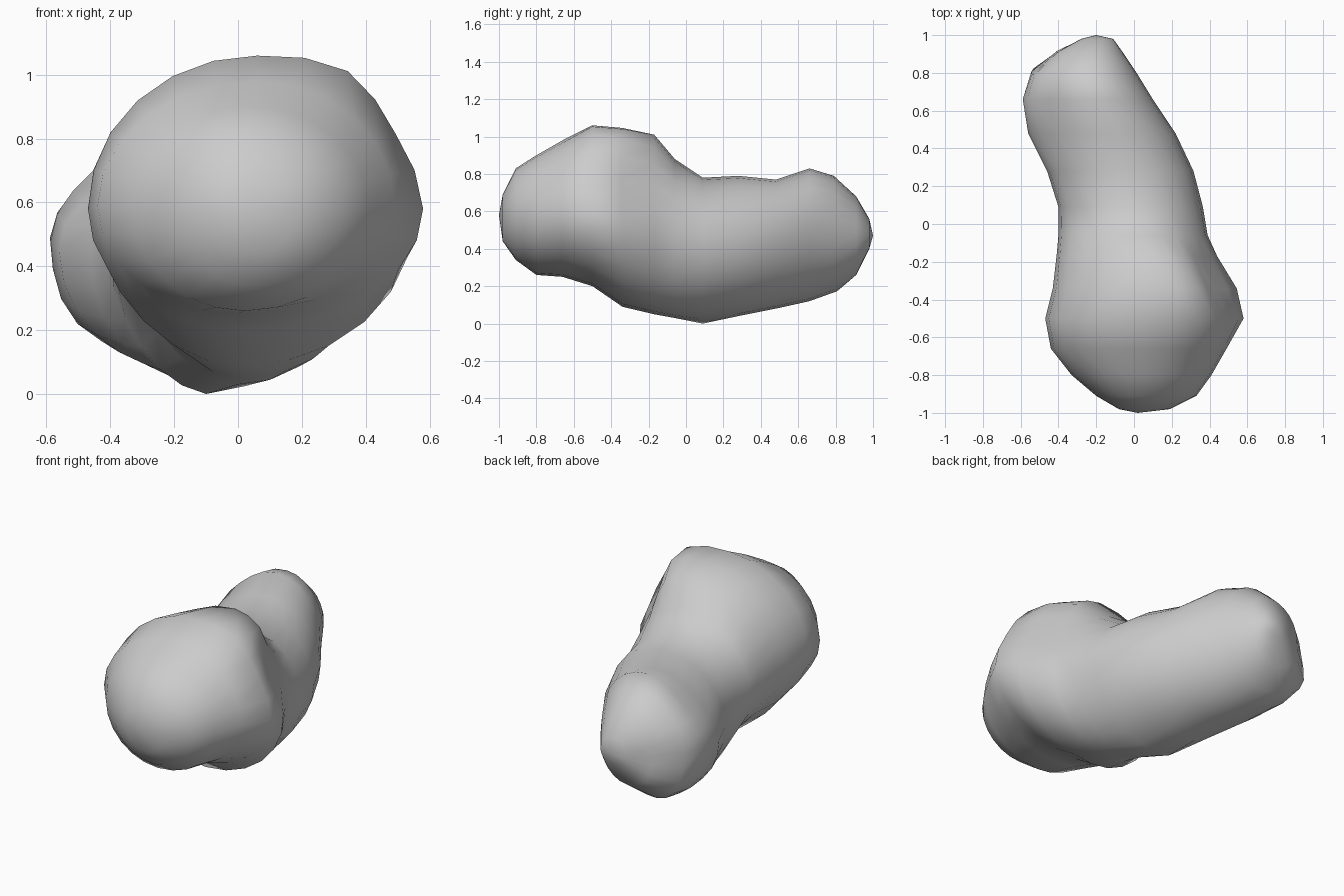
import bpy, bmesh
from math import cos, sin, pi
from mathutils import Vector

SIDES = 24

# Cross-sections along the body:
# y, x left, x right, z bottom, z top, x of crest, x of keel, z of widest line
SECTIONS = [
    (-0.98, -0.08, 0.19, 0.44, 0.69, 0.04, 0.06, 0.58),
    (-0.91, -0.20, 0.33, 0.34, 0.83, 0.04, 0.06, 0.58),
    (-0.80, -0.33, 0.41, 0.26, 0.90, 0.04, 0.02, 0.58),
    (-0.66, -0.44, 0.49, 0.25, 0.98, 0.06, 0.00, 0.59),
    (-0.50, -0.47, 0.58, 0.20, 1.06, 0.06, 0.00, 0.58),
    (-0.34, -0.43, 0.55, 0.09, 1.045, 0.10, 0.02, 0.55),
    (-0.17, -0.41, 0.44, 0.05, 1.01, 0.10, 0.03, 0.50),
    (-0.06, -0.40, 0.39, 0.03, 0.88, 0.05, 0.00, 0.46),
    (0.09, -0.40, 0.365, 0.01, 0.78, -0.01, -0.10, 0.43),
    (0.28, -0.46, 0.315, 0.04, 0.79, -0.06, -0.12, 0.43),
    (0.48, -0.56, 0.22, 0.08, 0.77, -0.14, -0.18, 0.45),
    (0.66, -0.59, 0.10, 0.12, 0.83, -0.20, -0.25, 0.49),
    (0.79, -0.54, 0.02, 0.17, 0.79, -0.22, -0.29, 0.49),
    (0.91, -0.41, -0.06, 0.26, 0.68, -0.22, -0.24, 0.48),
    (0.98, -0.28, -0.11, 0.40, 0.56, -0.20, -0.20, 0.47),
]

# Local dents and bulges: centre, push, radius
DENTS = [
    ((0.49, -0.28, 0.80), (-0.06, -0.01, -0.02), 0.32),  # flat on head shoulder
    ((0.30, -0.42, 1.00), (0.03, 0.0, 0.02), 0.25),      # shoulder corner
    ((-0.46, 0.60, 0.70), (0.03, 0.0, -0.03), 0.28),     # sloping tail top
    ((-0.47, 0.80, 0.27), (-0.03, 0.04, -0.02), 0.25),   # tail heel
    ((-0.30, -0.10, 0.15), (0.03, 0.0, 0.04), 0.30),     # hollow beside keel
]


def ring(bm, section):
    """One lopsided oval, with its four quarters sized separately."""
    y, left, right, bottom, top, crest, keel, mid = section
    verts = []
    for i in range(SIDES):
        c, s = cos(2 * pi * i / SIDES), sin(2 * pi * i / SIDES)
        centre = crest if s >= 0 else keel
        x = centre + c * (right - centre if c >= 0 else centre - left)
        z = mid + s * (top - mid if s >= 0 else mid - bottom)
        verts.append(bm.verts.new((x, y, z)))
    return verts


def push(bm, centre, offset, radius):
    """Move the surface near a point, fading out with distance."""
    for v in bm.verts:
        d = (v.co - Vector(centre)).length / radius
        if d < 1:
            v.co += Vector(offset) * (1 - d * d) ** 2


# Lumpy body: large rounded head, narrow neck and bent tail
bm = bmesh.new()
rings = [ring(bm, s) for s in SECTIONS]
for a, b in zip(rings, rings[1:]):
    for i in range(SIDES):
        j = (i + 1) % SIDES
        bm.faces.new((a[i], a[j], b[j], b[i]))

# Closed ends
for loop, tip in ((rings[0], (0.02, -1.0, 0.58)), (rings[-1], (-0.2, 1.0, 0.47))):
    v = bm.verts.new(tip)
    for i in range(SIDES):
        bm.faces.new((loop[i], loop[(i + 1) % SIDES], v))

for dent in DENTS:
    push(bm, *dent)

# Small low point under the belly
low = min(bm.verts, key=lambda v: v.co.z)
low.co.z = 0.0

bmesh.ops.recalc_face_normals(bm, faces=bm.faces[:])
mesh = bpy.data.meshes.new("asteroid_body")
bm.to_mesh(mesh)
bm.free()
for p in mesh.polygons:
    p.use_smooth = True
body = bpy.data.objects.new("asteroid_body", mesh)
bpy.context.collection.objects.link(body)
